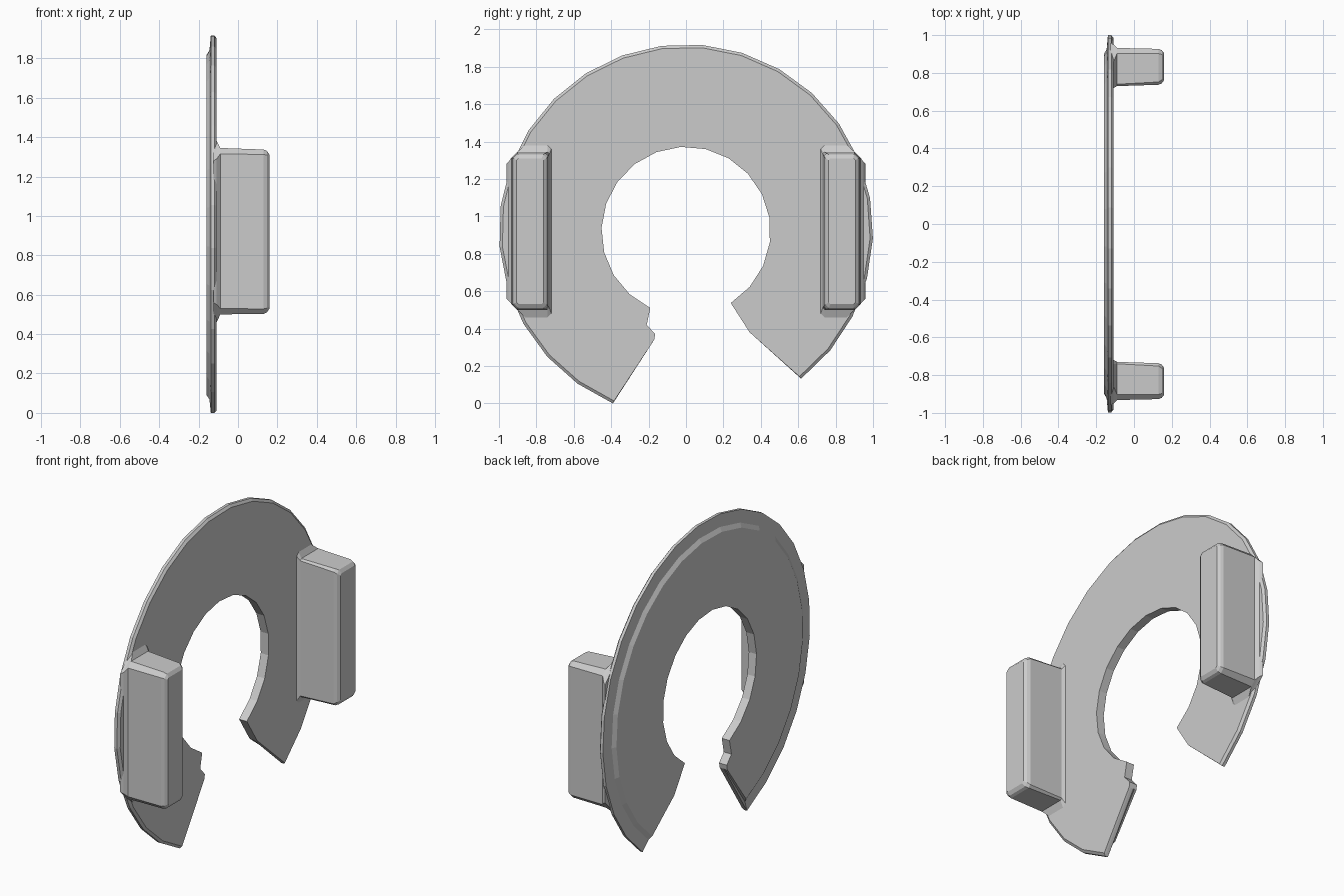
import bpy, bmesh, math

if "Cube" in bpy.data.objects:
    bpy.data.objects.remove(bpy.data.objects["Cube"])

CZ = 0.92        # ring centre height
R_IN = 0.452     # inner radius


def loft(name, rings):
    """Closed solid through equal-length rings of 3D points."""
    bm = bmesh.new()
    vs = [[bm.verts.new(p) for p in r] for r in rings]
    n = len(rings[0])
    for a, b in zip(vs, vs[1:]):
        for i in range(n):
            j = (i + 1) % n
            bm.faces.new((a[i], a[j], b[j], b[i]))
    caps = [bm.faces.new(vs[0]), bm.faces.new(vs[-1])]
    bmesh.ops.recalc_face_normals(bm, faces=bm.faces)
    bmesh.ops.triangulate(bm, faces=caps)
    me = bpy.data.meshes.new(name)
    bm.to_mesh(me)
    bm.free()
    ob = bpy.data.objects.new(name, me)
    bpy.context.collection.objects.link(ob)
    return ob


def arc(r, a0, a1, n):
    return [(r * math.cos(math.radians(a0 + (a1 - a0) * i / n)),
             CZ + r * math.sin(math.radians(a0 + (a1 - a0) * i / n)))
            for i in range(n + 1)]


# Open ring plate: rim lip in front, smaller raised disc behind
def outline(r):
    left_end = [(-0.17, 0.34), (-0.165, 0.37), (-0.21, 0.42)]
    right_end = [(0.34, 0.38)]
    return (arc(r, -52, 247, 24) + left_end
            + arc(R_IN, 245, -58, 18) + right_end)


layers = [(-0.108, 0.985), (-0.12, 1.0), (-0.138, 1.0), (-0.145, 0.925), (-0.16, 0.9)]
loft("open_ring_plate", [[(x, y, z) for y, z in outline(r)] for x, r in layers])


# Upright pads: flared foot, slight taper, chamfered tip
def pad_ring(x, y0, y1, z0, z1, c_in, c_out, side):
    pts = [(y0, z0 + c_in), (y0 + c_in, z0), (y1 - c_out, z0), (y1, z0 + c_out),
           (y1, z1 - c_out), (y1 - c_out, z1), (y0 + c_in, z1), (y0, z1 - c_in)]
    return [(x, side * y, z) for y, z in pts]


for side, label in ((1, "right"), (-1, "left")):
    loft(label + "_pad", [
        pad_ring(-0.125, 0.72, 0.96, 0.46, 1.38, 0.02, 0.10, side),
        pad_ring(-0.108, 0.72, 0.95, 0.46, 1.38, 0.02, 0.09, side),
        pad_ring(-0.09, 0.73, 0.932, 0.50, 1.345, 0.01, 0.03, side),
        pad_ring(0.13, 0.737, 0.927, 0.503, 1.337, 0.015, 0.025, side),
        pad_ring(0.147, 0.745, 0.92, 0.51, 1.33, 0.018, 0.022, side),
        pad_ring(0.16, 0.762, 0.905, 0.53, 1.31, 0.01, 0.01, side),
    ])
